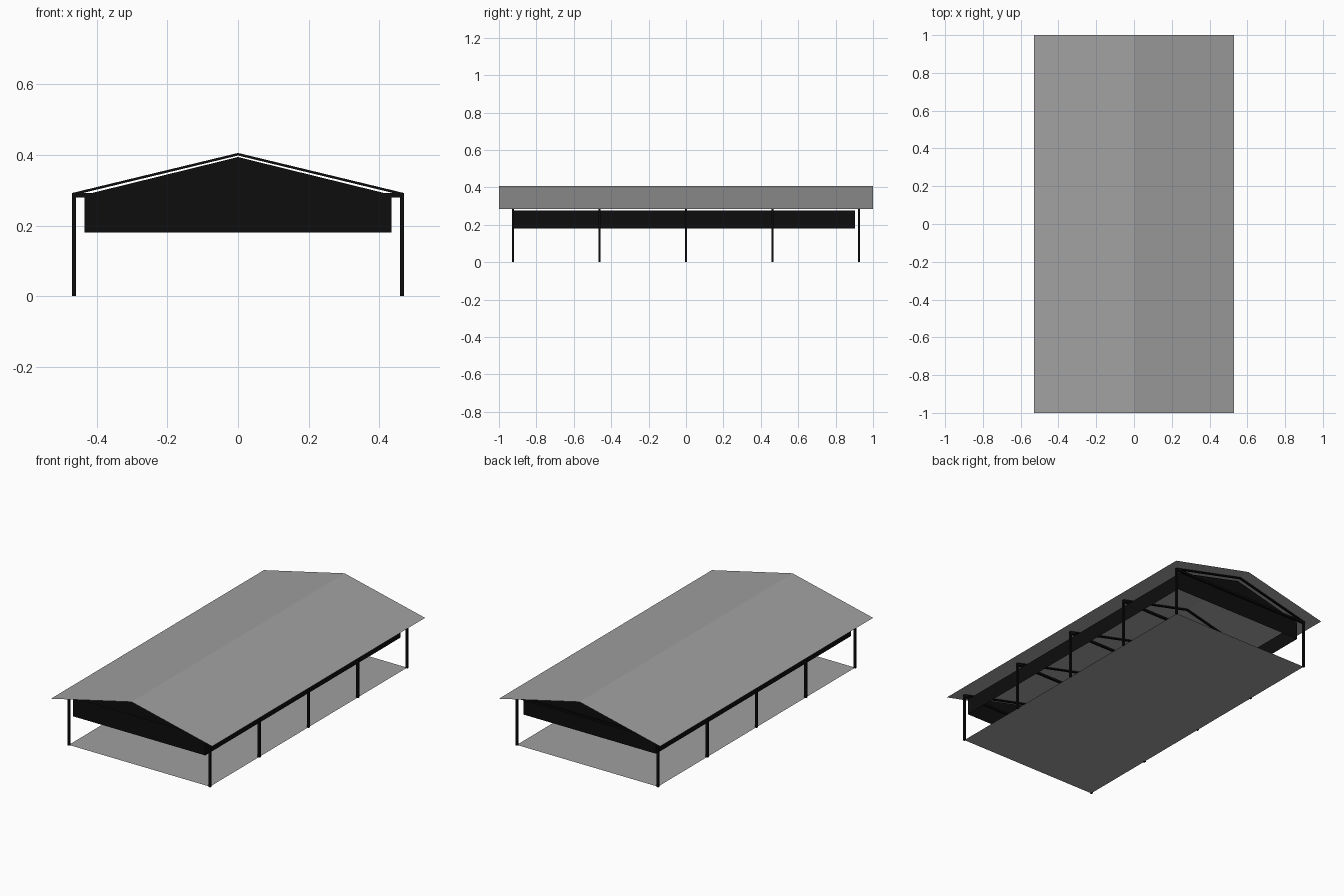
import bpy
import bmesh
from math import atan2, hypot
from mathutils import Vector

cube = bpy.data.objects.get("Cube")
if cube:
    bpy.data.objects.remove(cube, do_unlink=True)


def material(name, rgb):
    m = bpy.data.materials.new(name)
    m.use_nodes = True
    m.diffuse_color = (*rgb, 1)
    m.node_tree.nodes["Principled BSDF"].inputs["Base Color"].default_value = (*rgb, 1)
    return m


GREY = material("sheet grey", (0.35, 0.35, 0.35))
BLACK = material("frame black", (0.004, 0.004, 0.004))


def add_object(name, bm, mat):
    mesh = bpy.data.meshes.new(name)
    bm.to_mesh(mesh)
    bm.free()
    mesh.materials.append(mat)
    ob = bpy.data.objects.new(name, mesh)
    bpy.context.collection.objects.link(ob)
    return ob


def sheet(name, faces, mat):
    """Thin sheet made of polygons given by their corners."""
    bm = bmesh.new()
    for corners in faces:
        bm.faces.new([bm.verts.new(c) for c in corners])
    bmesh.ops.remove_doubles(bm, verts=bm.verts, dist=0.0001)
    return add_object(name, bm, mat)


def bar(name, a, b, width, depth):
    """Box beam in an x-z plane running from a to b."""
    a, b = Vector(a), Vector(b)
    d = b - a
    bm = bmesh.new()
    bmesh.ops.create_cube(bm, size=1)
    ob = add_object(name, bm, BLACK)
    ob.location = (a + b) / 2
    ob.scale = (hypot(d.x, d.z), depth, width)
    ob.rotation_euler.y = -atan2(d.z, d.x)
    return ob


POST_X, EAVE, RIDGE = 0.464, 0.286, 0.409
ROOF_X, WALL_X = 0.53, 0.435
WALL_LOW, WALL_TOP = 0.18, 0.277
FRONT, BACK = -0.929, 0.903

# Roof slopes and floor
sheet("roof", [[(0, -1, RIDGE), (s * ROOF_X, -1, EAVE),
                (s * ROOF_X, 1, EAVE), (0, 1, RIDGE)][::s] for s in (1, -1)], GREY)
sheet("floor", [[(-POST_X, -0.926, 0.001), (POST_X, -0.926, 0.001),
                 (POST_X, 0.926, 0.001), (-POST_X, 0.926, 0.001)]], GREY)

# Hanging gable walls and side walls
for name, y in (("front_gable_wall", FRONT), ("back_gable_wall", BACK)):
    sheet(name, [[(-WALL_X, y, WALL_LOW), (WALL_X, y, WALL_LOW), (WALL_X, y, 0.287),
                  (0, y, 0.394), (-WALL_X, y, 0.287)]], BLACK)
for name, x in (("left_side_wall", WALL_X), ("right_side_wall", -WALL_X)):
    sheet(name, [[(x, FRONT, WALL_LOW), (x, BACK, WALL_LOW),
                  (x, BACK, WALL_TOP), (x, FRONT, WALL_TOP)]], BLACK)

# Five portal frames: posts, tie beam and rafters
for i in range(5):
    y = -0.925 + i * 0.4625
    for side, s in (("left", 1), ("right", -1)):
        bar(f"{side}_post_{i + 1}", (s * POST_X, y, 0), (s * POST_X, y, 0.29), 0.012, 0.013)
        bar(f"{side}_rafter_{i + 1}", (s * 0.468, y, 0.289), (0, y, 0.402), 0.007, 0.013)
    bar(f"tie_beam_{i + 1}", (-0.47, y, 0.286), (0.47, y, 0.286), 0.012, 0.013)
